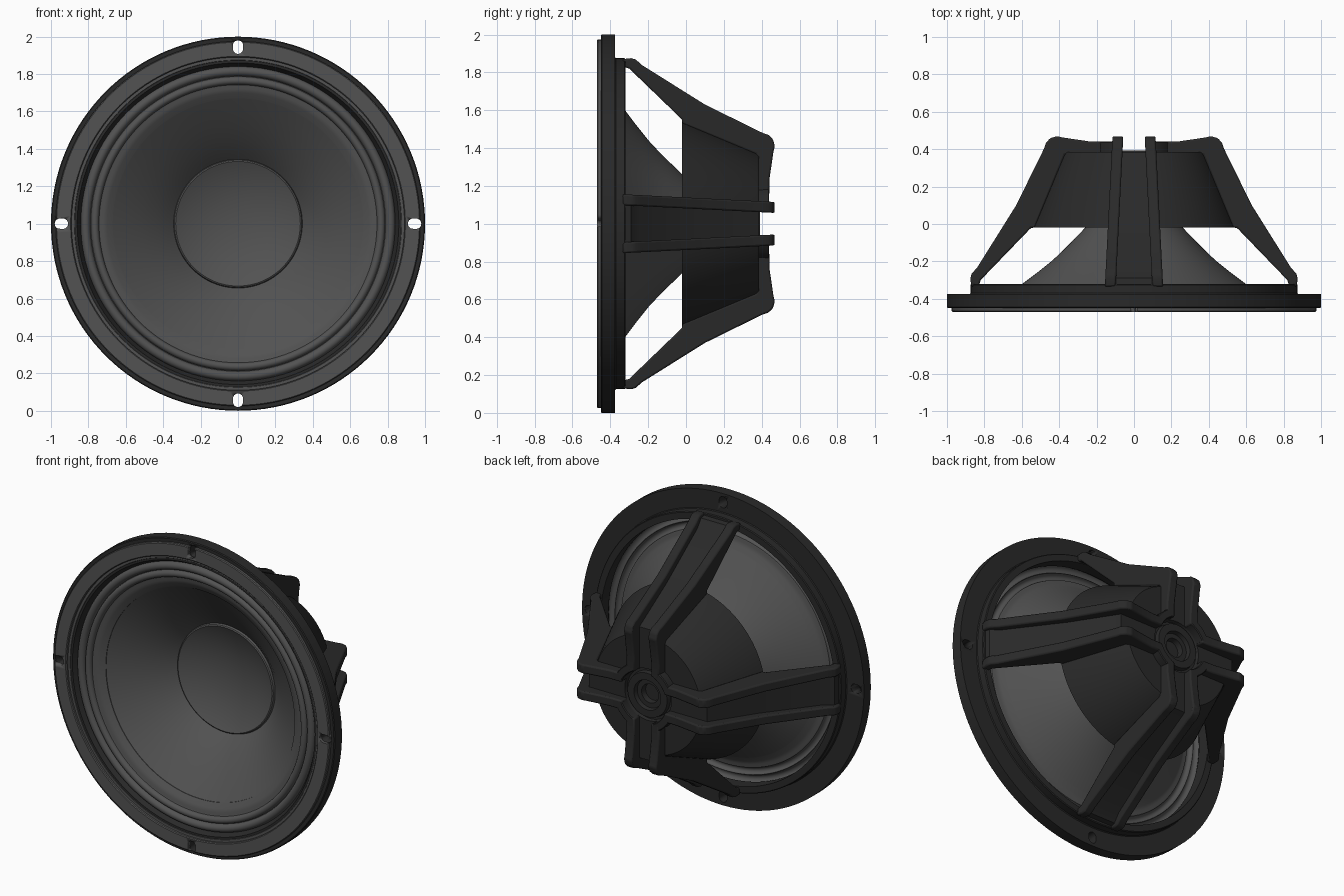
import bpy, bmesh, math
from mathutils import Matrix, Vector

if "Cube" in bpy.data.objects:
    bpy.data.objects.remove(bpy.data.objects["Cube"])

SEG = 128
CENTRE = Vector((0, 0, 1))


def material(name, v):
    m = bpy.data.materials.new(name)
    m.diffuse_color = (v, v, v, 1)
    m.use_nodes = True
    m.node_tree.nodes["Principled BSDF"].inputs["Base Color"].default_value = m.diffuse_color
    return m


DARK = material("frame_black", 0.022)
GREY = material("cone_grey", 0.085)


def finish(name, bm, mat, bevel=0, angle=30):
    bmesh.ops.remove_doubles(bm, verts=bm.verts, dist=1e-5)
    bmesh.ops.recalc_face_normals(bm, faces=bm.faces)
    me = bpy.data.meshes.new(name)
    bm.to_mesh(me)
    bm.free()
    ob = bpy.data.objects.new(name, me)
    bpy.context.collection.objects.link(ob)
    me.materials.append(mat)
    bpy.ops.object.select_all(action='DESELECT')
    ob.select_set(True)
    bpy.context.view_layer.objects.active = ob
    bpy.ops.object.shade_smooth_by_angle(angle=math.radians(angle))
    if bevel:
        b = ob.modifiers.new("edge_round", 'BEVEL')
        b.width, b.segments, b.limit_method = bevel, 2, 'ANGLE'
    return ob


def lathe(name, profile, mat, closed=True, start=0.0, sweep=360.0, **kw):
    """Spin an (r, y) profile around the speaker axis."""
    bm = bmesh.new()
    full = sweep >= 360
    n = SEG if full else 16
    rings = []
    for i in range(n if full else n + 1):
        a = math.radians(start + sweep * i / n)
        rings.append([bm.verts.new((r * math.cos(a), y, 1 + r * math.sin(a))) for r, y in profile])
    count = len(profile)
    for i in range(n):
        p, q = rings[i], rings[(i + 1) % len(rings)]
        for j in range(count if closed else count - 1):
            k = (j + 1) % count
            bm.faces.new((p[j], p[k], q[k], q[j]))
    if not full:
        bm.faces.new(rings[0])
        bm.faces.new(rings[-1])
    bmesh.ops.remove_doubles(bm, verts=bm.verts, dist=1e-5)
    bmesh.ops.dissolve_degenerate(bm, edges=bm.edges, dist=1e-6)
    return finish(name, bm, mat, **kw)


def half_width(y):
    return 0.155 - 0.04 * (y + 0.32) / 0.79


def prism(name, profile, inner, outer, turn, mat, bevel):
    """Extrude an (r, y) side profile between two lateral offsets, turned about the axis."""
    bm = bmesh.new()
    a = [bm.verts.new((inner(y), y, r)) for r, y in profile]
    b = [bm.verts.new((outer(y), y, r)) for r, y in profile]
    n = len(profile)
    bm.faces.new(a)
    bm.faces.new(b)
    for i in range(n):
        bm.faces.new((a[i], a[(i + 1) % n], b[(i + 1) % n], b[i]))
    bmesh.ops.transform(bm, verts=bm.verts,
                        matrix=Matrix.Translation(CENTRE) @ Matrix.Rotation(turn, 4, 'Y'))
    return finish(name, bm, mat, bevel)


# Mounting flange with its rear rim, and front gasket
flange = lathe("flange", [(0.86, -0.45), (0.995, -0.45), (1, -0.445), (1, -0.375), (0.88, -0.375),
                          (0.875, -0.37), (0.875, -0.325), (0.87, -0.32), (0.83, -0.32), (0.83, -0.40)], DARK)
gasket = lathe("gasket", [(0.89, -0.45), (0.975, -0.45), (0.975, -0.465), (0.97, -0.47),
                          (0.895, -0.47), (0.89, -0.465)], GREY)

# Four radially elongated screw slots cut through both
for i in range(4):
    bm = bmesh.new()
    pts = []
    for k in range(24):
        a = math.tau * k / 24
        pts.append((0.0275 * math.cos(a), 0.944 + 0.0275 * math.sin(a) + (0.0085 if k < 12 else -0.0085)))
    lo = [bm.verts.new((x, -0.6, z)) for x, z in pts]
    hi = [bm.verts.new((x, -0.3, z)) for x, z in pts]
    bm.faces.new(lo)
    bm.faces.new(hi)
    for k in range(24):
        m = (k + 1) % 24
        bm.faces.new((lo[k], lo[m], hi[m], hi[k]))
    bmesh.ops.transform(bm, verts=bm.verts,
                        matrix=Matrix.Translation(CENTRE) @ Matrix.Rotation(i * math.pi / 2, 4, 'Y'))
    cutter = finish("slot_cutter", bm, DARK)
    cutter.hide_render = True
    for ob in (flange, gasket):
        cut = ob.modifiers.new("slot", 'BOOLEAN')
        cut.operation, cut.object, cut.solver = 'DIFFERENCE', cutter, 'EXACT'
        bpy.context.view_layer.objects.active = ob
        bpy.ops.object.modifier_apply(modifier=cut.name)
    bpy.data.objects.remove(cutter)

# Rolled surround: flat land with two half-round rolls
surround = [(0.90, -0.452), (0.875, -0.452), (0.865, -0.44), (0.845, -0.425)]
for mid, rad in ((0.815, 0.026), (0.765, 0.022)):
    for k in range(9):
        a = math.pi * k / 8
        surround.append((mid + rad * math.cos(a), -0.415 - 1.1 * rad * math.sin(a)))
surround += [(0.735, -0.412), (0.72, -0.412), (0.70, -0.402), (0.67, -0.383)]
lathe("surround", surround + [(r, y + 0.012) for r, y in reversed(surround)], GREY, angle=50)

# Curved paper cone
cone = [(0.68, -0.386), (0.60, -0.33), (0.52, -0.27), (0.44, -0.206), (0.38, -0.15),
        (0.34, -0.11), (0.30, -0.068), (0.26, -0.027), (0.20, 0.04)]
lathe("cone", cone + [(r, y + 0.008) for r, y in reversed(cone)], GREY)

# Dished dust cap with a small lip
lathe("dust_cap", [(0.345, -0.112), (0.34, -0.128), (0.333, -0.132), (0.325, -0.128), (0.28, -0.108),
                   (0.21, -0.084), (0.14, -0.068), (0.07, -0.059), (0, -0.056)], GREY, closed=False)

# Rear motor housing with hub ring
lathe("motor_housing", [(0, 0.05), (0.26, 0.05), (0.26, -0.02), (0.55, -0.02), (0.385, 0.375), (0.375, 0.385),
                        (0.165, 0.385), (0.16, 0.365), (0.145, 0.365), (0.14, 0.392), (0.095, 0.392),
                        (0.09, 0.365), (0.06, 0.365), (0.055, 0.33), (0, 0.33)], DARK, closed=False)

# Four arms: a recessed web between two tall ribs
rib = [(0.87, -0.335), (0.875, -0.29), (0.868, -0.265), (0.84, -0.235), (0.63, 0.10), (0.48, 0.405),
       (0.47, 0.435), (0.448, 0.459), (0.41, 0.47), (0.385, 0.463), (0.235, 0.441), (0.15, 0.44),
       (0.15, 0.37), (0.37, 0.37), (0.53, -0.02), (0.55, -0.02), (0.82, -0.30), (0.83, -0.335)]
web = [(0.86, -0.335), (0.85, -0.29), (0.80, -0.25), (0.58, 0.09), (0.42, 0.385),
       (0.36, 0.385), (0.53, -0.02), (0.55, -0.02), (0.82, -0.30), (0.83, -0.335)]
for i in range(4):
    turn = i * math.pi / 2
    prism("arm_web", web, lambda y: 0.03 - half_width(y), lambda y: half_width(y) - 0.03, turn, DARK, 0)
    for s in (-1, 1):
        prism("arm_rib", rib, lambda y: s * (half_width(y) - 0.058), lambda y: s * half_width(y),
              turn, DARK, 0.009)
    # Curved wall joining the ribs of neighbouring arms around the hub
    lathe("hub_wall", [(0.165, 0.37), (0.165, 0.435), (0.17, 0.44), (0.21, 0.44), (0.215, 0.435), (0.215, 0.37)],
          DARK, start=90 * i + 25, sweep=40)
